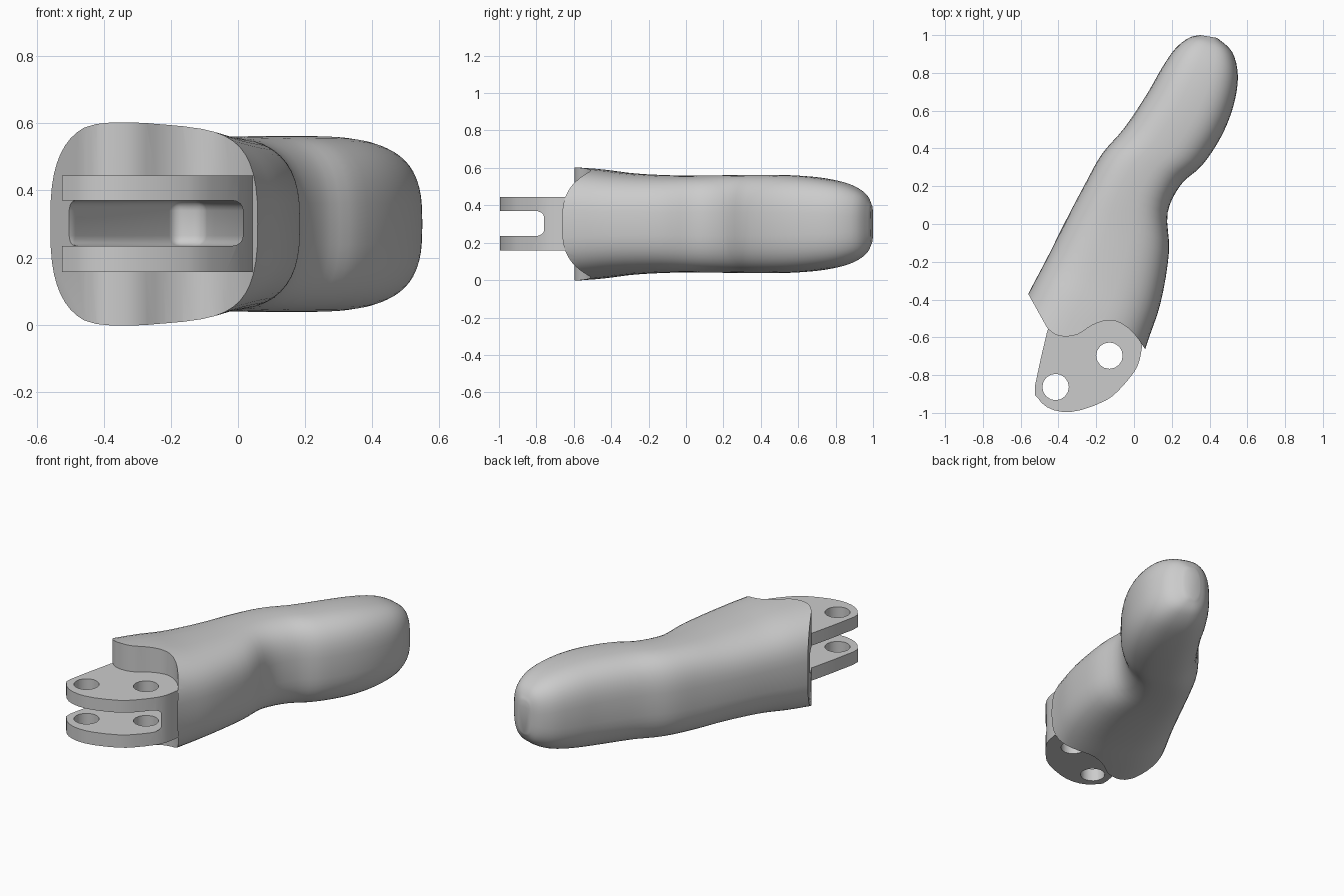
import bpy, bmesh, math
from mathutils import Vector

old = bpy.data.objects.get("Cube")
if old:
    bpy.data.objects.remove(old, do_unlink=True)

grey = bpy.data.materials.new("plain grey")
grey.use_nodes = True
grey.diffuse_color = (0.6, 0.6, 0.6, 1)
grey.node_tree.nodes["Principled BSDF"].inputs["Base Color"].default_value = grey.diffuse_color


def make_object(name, bm):
    bmesh.ops.recalc_face_normals(bm, faces=bm.faces)
    mesh = bpy.data.meshes.new(name)
    bm.to_mesh(mesh)
    bm.free()
    mesh.materials.append(grey)
    obj = bpy.data.objects.new(name, mesh)
    bpy.context.collection.objects.link(obj)
    return obj


def prism(name, outline, low, high):
    """Plan outline extruded from low to high."""
    bm = bmesh.new()
    face = bm.faces.new([bm.verts.new((x, y, low)) for x, y in outline])
    moved = bmesh.ops.extrude_face_region(bm, geom=[face])["geom"]
    bmesh.ops.translate(bm, vec=(0, 0, high - low),
                        verts=[v for v in moved if isinstance(v, bmesh.types.BMVert)])
    return make_object(name, bm)


def combine(target, tool, operation):
    mod = target.modifiers.new(tool.name, "BOOLEAN")
    mod.object, mod.operation, mod.solver = tool, operation, "EXACT"
    bpy.context.view_layer.objects.active = target
    bpy.ops.object.modifier_apply(modifier=mod.name)
    bpy.data.objects.remove(tool, do_unlink=True)


def smooth_rows(rows, steps):
    """Catmull-Rom curve through rows of values."""
    rows = [Vector(r) for r in rows]
    out = []
    for i in range(len(rows) - 1):
        a, b, c, d = rows[max(i - 1, 0)], rows[i], rows[i + 1], rows[min(i + 2, len(rows) - 1)]
        for s in range(steps):
            t = s / steps
            out.append(b + (c - a) * (t / 2) + (a * 2 - b * 5 + c * 4 - d) * (t * t / 2)
                       + (b * 3 - a - c * 3 + d) * (t ** 3 / 2))
    return out + [rows[-1]]


# Finger body: left edge x, y, right edge x, y, half height
stations = [
    (-.75, -.74, -.04, -1.0, .32), (-.56, -.37, .06, -.66, .297),
    (-.46, -.18, .14, -.42, .272), (-.36, .02, .185, -.15, .26),
    (-.26, .21, .178, .06, .26), (-.17, .37, .25, .21, .262),
    (-.05, .51, .36, .31, .263), (.07, .69, .46, .46, .26),
    (.15, .83, .525, .62, .245), (.22, .93, .55, .78, .215),
    (.29, .985, .52, .91, .165), (.35, 1.0, .44, .985, .1)]
SIDES, POWER = 48, 2 / 2.8
bm = bmesh.new()
rings = []
for lx, ly, rx, ry, half in smooth_rows(stations, 4):
    left, right = Vector((lx, ly, .3)), Vector((rx, ry, .3))
    ring = []
    for k in range(SIDES):
        a = math.tau * k / SIDES
        u, w = [math.copysign(abs(f) ** POWER, f) for f in (math.cos(a), math.sin(a))]
        ring.append(bm.verts.new((left + right) / 2 + (right - left) * (u / 2)
                                 + Vector((0, 0, w * half))))
    rings.append(ring)
for r, s in zip(rings, rings[1:]):
    for k in range(SIDES):
        n = (k + 1) % SIDES
        bm.faces.new((r[k], r[n], s[n], s[k]))
bm.faces.new(rings[0])
bm.faces.new(rings[-1])
body = make_object("finger_segment", bm)

# Wavy vertical cut across the knuckle end
wave = smooth_rows([(-.46, -.55), (-.42, -.583), (-.37, -.595), (-.3, -.585), (-.22, -.535),
                    (-.14, -.51), (-.07, -.525), (0, -.58), (.06, -.665)], 3)
front = [(-1.5, -1.5), (-1.5, -.12), (-.7, -.12), (-.56, -.37)] + [tuple(p) for p in wave] \
    + [(.1, -.72), (1, -.72), (1, -1.5)]
combine(body, prism("front_cutter", front, -.5, 1.2), "DIFFERENCE")

# Hinge block
edge = smooth_rows([(-.46, -.57), (-.525, -.86), (-.51, -.92), (-.46, -.97), (-.38, -.995),
                    (-.28, -.985), (-.15, -.935), (-.08, -.88), (0, -.785), (.03, -.72),
                    (.045, -.63)], 2)
hinge = [tuple(p) for p in edge] + [(0, -.4), (-.4, -.4)]
combine(body, prism("hinge_block", hinge, .157, .445), "UNION")

# Slot between the hinge plates, running on into the body as a pocket
slot = [(-.8, -1.3), (-.8, -.6), (-.5, -.475), (-.19, .06), (-.1, .03), (-.07, -.1),
        (.015, -.6), (.015, -1.3)]
slot_cutter = prism("slot_cutter", slot, .235, .37)
bevel = slot_cutter.modifiers.new("round", "BEVEL")
bevel.width, bevel.segments = .03, 4
bpy.context.view_layer.objects.active = slot_cutter
bpy.ops.object.modifier_apply(modifier="round")
combine(body, slot_cutter, "DIFFERENCE")

# Pin holes
for cx, cy in ((-.13, -.697), (-.415, -.863)):
    circle = [(cx + .07 * math.cos(math.tau * k / 16), cy + .07 * math.sin(math.tau * k / 16))
              for k in range(16)]
    combine(body, prism("pin_cutter", circle, .1, .5), "DIFFERENCE")

bpy.ops.object.select_all(action="DESELECT")
body.select_set(True)
bpy.context.view_layer.objects.active = body
bpy.ops.object.shade_smooth_by_angle(angle=math.radians(30))
